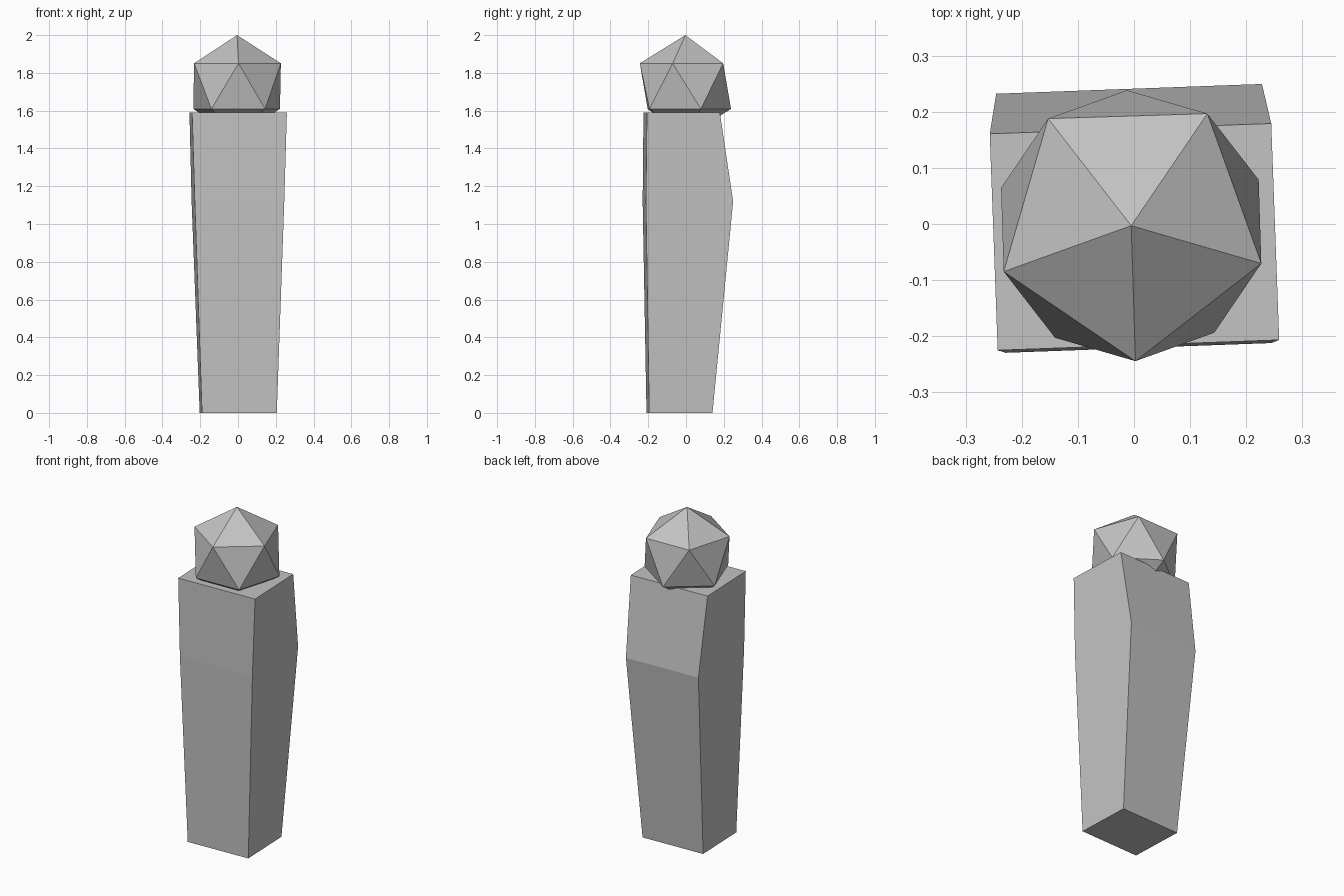
import bpy, bmesh, math
from mathutils import Matrix

if "Cube" in bpy.data.objects:
    bpy.data.objects.remove(bpy.data.objects["Cube"])

grey = bpy.data.materials.new("plain_grey")
grey.diffuse_color = (0.546, 0.546, 0.546, 1.0)
grey.use_nodes = True
grey.node_tree.nodes["Principled BSDF"].inputs["Base Color"].default_value = grey.diffuse_color


def add_object(name, bm):
    bmesh.ops.recalc_face_normals(bm, faces=bm.faces)
    mesh = bpy.data.meshes.new(name)
    bm.to_mesh(mesh)
    bm.free()
    mesh.materials.append(grey)
    obj = bpy.data.objects.new(name, mesh)
    bpy.context.collection.objects.link(obj)
    return obj


# Body: tapered four-sided column with a bulge at the back, slightly turned
# Each section: height, half width, front y, back y
sections = [(0.0, 0.198, -0.202, 0.133),
            (1.12, 0.237, -0.221, 0.241),
            (1.59, 0.251, -0.216, 0.170)]
bm = bmesh.new()
rings = [[bm.verts.new(p) for p in ((-w, f, z), (w, f, z), (w, b, z), (-w, b, z))]
         for z, w, f, b in sections]
for low, high in zip(rings, rings[1:]):
    for i in range(4):
        j = (i + 1) % 4
        bm.faces.new((low[i], low[j], high[j], high[i]))
bm.faces.new(rings[0][::-1])
bm.faces.new(rings[-1])
bmesh.ops.rotate(bm, verts=bm.verts, matrix=Matrix.Rotation(math.radians(2.1), 3, 'Z'))
add_object("body", bm)

# Head: icosahedron sunk into the top of the body, one corner facing forward
bm = bmesh.new()
bmesh.ops.create_icosphere(bm, subdivisions=1, radius=0.27)
bmesh.ops.rotate(bm, verts=bm.verts, matrix=Matrix.Rotation(math.radians(-88.2), 3, 'Z'))
bmesh.ops.translate(bm, verts=bm.verts, vec=(-0.005, -0.003, 1.73))
add_object("head", bm)
